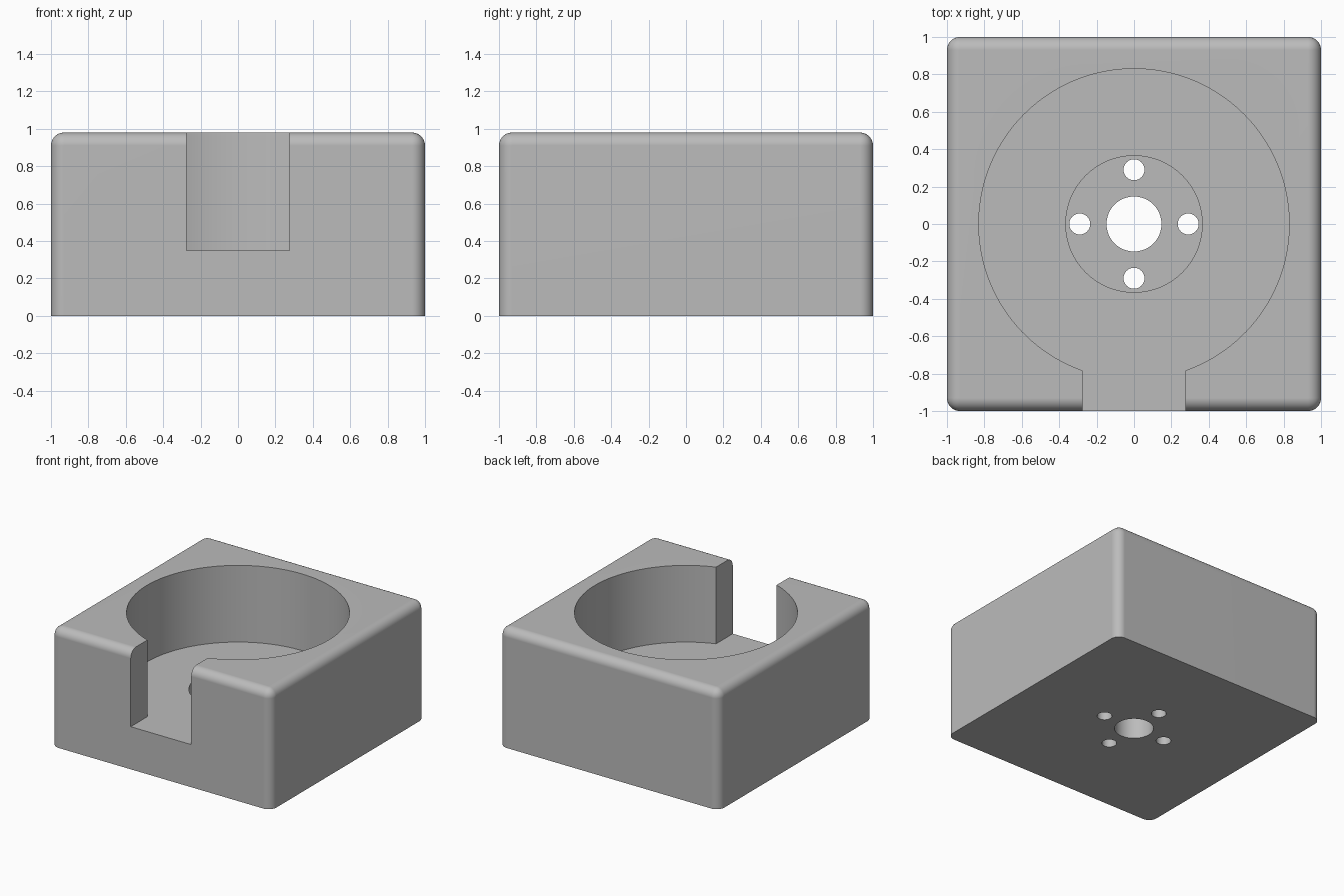
import bpy, bmesh, math

if "Cube" in bpy.data.objects:
    bpy.data.objects.remove(bpy.data.objects["Cube"], do_unlink=True)

HEIGHT, FLOOR, RECESS = 0.98, 0.35, 0.18
BORE_R, SLOT_HALF, FILLET = 0.83, 0.275, 0.07

grey = bpy.data.materials.new("plain_grey")
grey.use_nodes = True
grey.diffuse_color = (0.5, 0.5, 0.5, 1)
grey.node_tree.nodes["Principled BSDF"].inputs["Base Color"].default_value = (0.5, 0.5, 0.5, 1)


def prism(name, outline, z0, z1):
    """Upright solid from a counter-clockwise outline."""
    bm = bmesh.new()
    base = bm.faces.new([bm.verts.new((x, y, z0)) for x, y in outline])
    top = bmesh.ops.extrude_face_region(bm, geom=[base])["geom"]
    verts = [v for v in top if isinstance(v, bmesh.types.BMVert)]
    bmesh.ops.translate(bm, verts=verts, vec=(0, 0, z1 - z0))
    bmesh.ops.recalc_face_normals(bm, faces=bm.faces)
    mesh = bpy.data.meshes.new(name)
    bm.to_mesh(mesh)
    bm.free()
    mesh.materials.append(grey)
    obj = bpy.data.objects.new(name, mesh)
    bpy.context.collection.objects.link(obj)
    return obj


def arc(r, a0, a1, steps, cx=0, cy=0):
    angles = [a0 + (a1 - a0) * i / steps for i in range(steps + 1)]
    return [(cx + r * math.cos(a), cy + r * math.sin(a)) for a in angles]


def circle(r, steps, cx=0, cy=0):
    return arc(r, 0, math.tau, steps, cx, cy)[:-1]


# Block with rounded upright and top edges, sharp underneath
block = prism("holder_block", [(-1, -1), (1, -1), (1, 1), (-1, 1)], 0, HEIGHT)
bm = bmesh.new()
bm.from_mesh(block.data)
rounded = [e for e in bm.edges if max(v.co.z for v in e.verts) > HEIGHT / 2]
bmesh.ops.bevel(bm, geom=rounded, offset=FILLET, segments=8, profile=0.5, affect="EDGES")
bm.to_mesh(block.data)
bm.free()

# Round pocket joined to the front slot as one keyhole outline
half = math.asin(SLOT_HALF / BORE_R)
keyhole = arc(BORE_R, -math.pi / 2 + half, 1.5 * math.pi - half, 120)
keyhole += [(-SLOT_HALF, -1.2), (SLOT_HALF, -1.2)]
cutters = [prism("pocket_cutter", keyhole, FLOOR, 1.3)]

# Recess in the pocket floor, centre hole and four screw holes
cutters.append(prism("recess_cutter", circle(0.365, 80), RECESS, 0.6))
cutters.append(prism("centre_hole_cutter", circle(0.147, 64), -0.2, 0.5))
for i in range(4):
    a = i * math.pi / 2
    hole = circle(0.056, 40, 0.29 * math.cos(a), 0.29 * math.sin(a))
    cutters.append(prism("screw_hole_cutter", hole, -0.2, 0.5))

bpy.ops.object.select_all(action="DESELECT")
bpy.context.view_layer.objects.active = block
block.select_set(True)
for cutter in cutters:
    cutter.hide_render = True
    cut = block.modifiers.new("cut", "BOOLEAN")
    cut.operation, cut.solver, cut.object = "DIFFERENCE", "EXACT", cutter
    bpy.ops.object.modifier_apply(modifier=cut.name)
    bpy.data.objects.remove(cutter, do_unlink=True)

# Smooth curved faces, keep flats flat
bpy.ops.object.shade_smooth_by_angle(angle=math.radians(30))
weighted = block.modifiers.new("flat_normals", "WEIGHTED_NORMAL")
weighted.keep_sharp = True
